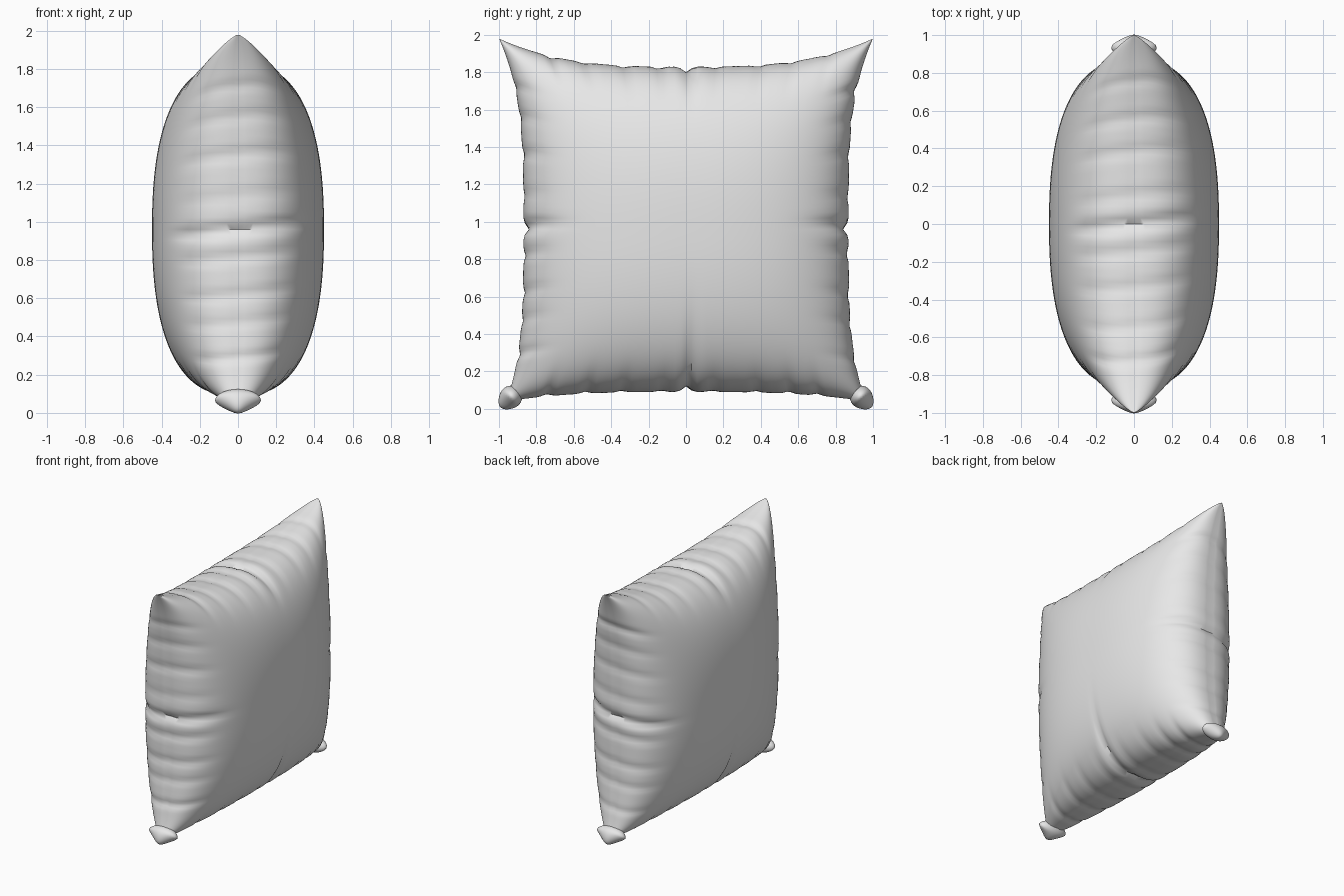
import bpy, bmesh, math, random
from mathutils import Vector

cube = bpy.data.objects.get("Cube")
if cube:
    bpy.data.objects.remove(cube, do_unlink=True)

random.seed(4)
N = 100            # grid divisions across each cloth panel
MID = 0.96         # height of the cushion centre

fabric = bpy.data.materials.new("plain grey fabric")
fabric.use_nodes = True
GREY = (0.8, 0.8, 0.8, 1)
fabric.diffuse_color = GREY
fabric.node_tree.nodes["Principled BSDF"].inputs["Base Color"].default_value = GREY


def finish(name, bm, angle):
    """Turn a bmesh into a smooth shaded fabric object."""
    bmesh.ops.recalc_face_normals(bm, faces=bm.faces)
    mesh = bpy.data.meshes.new(name)
    bm.to_mesh(mesh)
    bm.free()
    mesh.materials.append(fabric)
    obj = bpy.data.objects.new(name, mesh)
    bpy.context.collection.objects.link(obj)
    bpy.ops.object.select_all(action='DESELECT')
    obj.select_set(True)
    bpy.context.view_layer.objects.active = obj
    bpy.ops.object.shade_smooth_by_angle(angle=math.radians(angle))
    return obj


def make_creases(reach):
    """A strong middle crease and softer ones along an edge: place, depth, width, reach."""
    creases = [(0, 0.03, 0.03, reach)]
    for place in (-0.75, -0.55, -0.36, -0.17, 0.15, 0.38, 0.58, 0.74):
        creases.append((place + random.uniform(-0.03, 0.03),
                        random.uniform(0.007, 0.014), 0.03, 0.14))
    return creases


# Edge creases, keyed by axis and direction
edges = {("u", 1): make_creases(0.2), ("u", -1): make_creases(0.2),
         ("v", 1): make_creases(0.16), ("v", -1): make_creases(0.4)}


def cloth_point(u, v, side):
    """Point on one panel; u runs along y, v runs along z."""
    side_flare = 0.13 if v > 0 else 0.09
    end_flare = 0.15 if v > 0 else 0.05
    y = u * (0.87 + side_flare * abs(v) ** 3.5)
    z = v * (0.87 + end_flare * abs(u) ** 3)
    rise = max(0, (1 - abs(u) ** 2.4) * (1 - abs(v) ** 2.4)) ** 0.38
    x = 0.45 * rise
    pull = 0
    for (axis, sign), creases in edges.items():
        along, across = (v, u) if axis == "u" else (u, v)
        gap = 1 - across * sign
        if gap > 1:
            continue
        amount = 0
        for place, depth, width, reach in creases:
            offset = (along - place - 0.1 * side * x) / width
            amount += depth * math.exp(-offset ** 2 - (gap / reach) ** 2)
        if axis == "u":
            y -= sign * amount
        else:
            z -= sign * amount
        pull += amount
    x = max(0, x - 0.7 * pull * rise)
    # Slight groove where the panels are sewn together
    if x < 0.001:
        y, z = y * 0.996, z * 0.996
    return Vector((side * x, y, MID + z))


# Cushion body: two puffed panels joined along the seam
bm = bmesh.new()
steps = [math.sin(math.pi * (i / N - 0.5)) for i in range(N + 1)]
seam = {}
for side in (1, -1):
    grid = []
    for i, u in enumerate(steps):
        row = []
        for j, v in enumerate(steps):
            on_seam = i in (0, N) or j in (0, N)
            if on_seam and (i, j) in seam:
                row.append(seam[i, j])
                continue
            vert = bm.verts.new(cloth_point(u, v, side))
            if on_seam:
                seam[i, j] = vert
            row.append(vert)
        grid.append(row)
    for i in range(N):
        for j in range(N):
            bm.faces.new((grid[i][j], grid[i + 1][j],
                          grid[i + 1][j + 1], grid[i][j + 1]))
finish("cushion_body", bm, 60)

# Tucked lower corners: small puffs drawn out to a point
for name, end in (("front_corner_tuck", -1), ("back_corner_tuck", 1)):
    bm = bmesh.new()
    bmesh.ops.create_uvsphere(bm, u_segments=32, v_segments=20, radius=1)
    for vert in bm.verts:
        c = vert.co
        out = (c.y - c.z) / math.sqrt(2)
        tip = max(0, out)
        stretch = 0.22 * tip ** 3
        x = c.x * (1 - 0.5 * tip) * 0.12
        y = 0.936 + 0.06 * (c.y + stretch)
        z = 0.064 + 0.06 * (c.z - stretch)
        vert.co = (x, end * y, z)
    finish(name, bm, 60)
